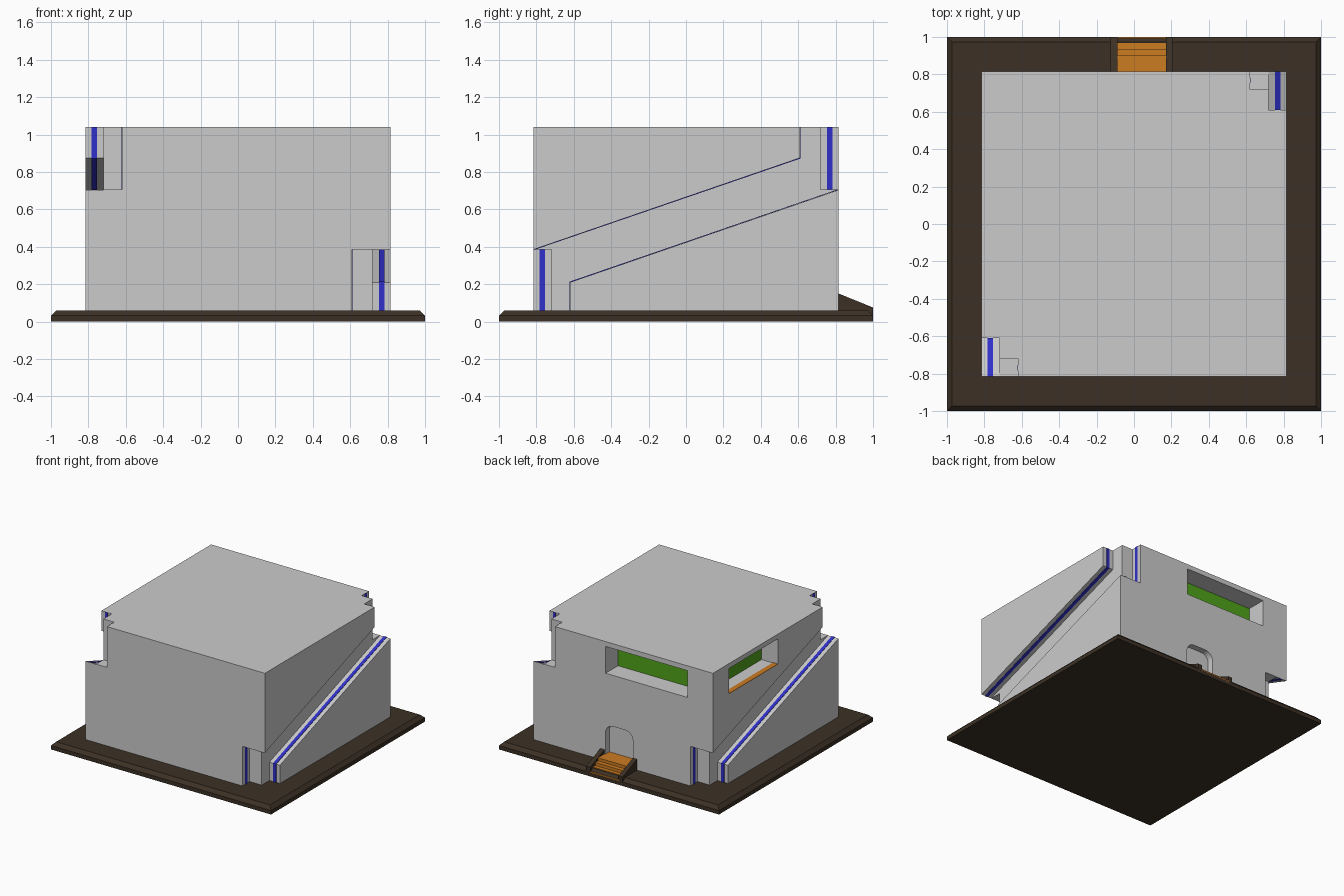
import bpy, bmesh, math
from mathutils import Matrix

if "Cube" in bpy.data.objects:
    bpy.data.objects.remove(bpy.data.objects["Cube"])

HALF, TOP, FLOOR = 0.815, 1.04, 0.06   # building half width, roof and plinth heights
SLOPE = 0.344
TURN = Matrix.Rotation(math.pi, 4, 'Z')


def material(name, rgb):
    m = bpy.data.materials.new(name)
    m.diffuse_color = (*rgb, 1)
    m.use_nodes = True
    m.node_tree.nodes["Principled BSDF"].inputs["Base Color"].default_value = m.diffuse_color
    return m


BROWN = material("dark_brown", (0.045, 0.03, 0.018))
ORANGE = material("orange", (0.6, 0.2, 0.015))
BLUE = material("blue", (0.03, 0.03, 0.6))
GREEN = material("green", (0.08, 0.37, 0.01))


def prism(name, pts, axis, lo, hi, mat=None, turned=False):
    """Extrude a 2D outline along x (pts = y,z) or y (pts = x,z); optionally rotate half a turn."""
    bm = bmesh.new()
    place = (lambda p, d: (d, p[0], p[1])) if axis == 'x' else (lambda p, d: (p[0], d, p[1]))
    face = bm.faces.new([bm.verts.new(place(p, lo)) for p in pts])
    ext = bmesh.ops.extrude_face_region(bm, geom=[face])
    verts = [g for g in ext['geom'] if isinstance(g, bmesh.types.BMVert)]
    shift = (hi - lo, 0, 0) if axis == 'x' else (0, hi - lo, 0)
    bmesh.ops.translate(bm, verts=verts, vec=shift)
    bmesh.ops.recalc_face_normals(bm, faces=bm.faces)
    if turned:
        bmesh.ops.transform(bm, matrix=TURN, verts=bm.verts)
    me = bpy.data.meshes.new(name)
    bm.to_mesh(me)
    bm.free()
    ob = bpy.data.objects.new(name, me)
    bpy.context.collection.objects.link(ob)
    if mat:
        me.materials.append(mat)
    return ob


def box(name, x, y, z, mat=None, turned=False):
    pts = [(y[0], z[0]), (y[1], z[0]), (y[1], z[1]), (y[0], z[1])]
    return prism(name, pts, 'x', x[0], x[1], mat, turned)


def cut(target, cutter):
    cutter.hide_render = True
    mod = target.modifiers.new("cut", 'BOOLEAN')
    mod.operation, mod.solver, mod.object = 'DIFFERENCE', 'EXACT', cutter
    bpy.context.view_layer.objects.active = target
    bpy.ops.object.modifier_apply(modifier=mod.name)
    bpy.data.objects.remove(cutter)


# plinth with chamfered upper edge
plinth = box("plinth", (-1, 1), (-1, 1), (0, FLOOR))
bm = bmesh.new()
bm.from_mesh(plinth.data)
edges = [e for e in bm.edges if all(v.co.z > 0.03 for v in e.verts)]
bmesh.ops.bevel(bm, geom=edges, offset=0.028, segments=1, affect='EDGES')
bm.to_mesh(plinth.data)
bm.free()
plinth.data.materials.append(BROWN)

# building block
body = box("building", (-HALF, HALF), (-HALF, HALF), (FLOOR, TOP))

# rising channel outlines on the side walls (y, z)
lower = [(-0.62, 0.0), (-0.62, 0.21), (0.9, 0.21 + SLOPE * 1.52)]
upper = [(-0.9, 0.385 - SLOPE * 0.085), (0.61, 0.875), (0.61, 1.1)]
channel = lower + [(0.9, 1.1)] + upper[::-1] + [(-0.9, 0.0)]

for turned in (False, True):
    cut(body, prism("channel_cutter", channel, 'x', 0.72, 0.9, None, turned))
    cut(body, box("low_notch_cutter", (0.61, 0.9), (-0.9, -0.72), (0, 0.385), None, turned))
    cut(body, box("high_notch_cutter", (0.62, 0.9), (0.72, 0.9), (0.705, 1.1), None, turned))

# window recesses in the back and left walls
cut(body, box("back_window_cutter", (-0.585, 0.16), (0.65, 0.9), (0.78, 1.0)))
cut(body, box("left_window_cutter", (-0.9, -0.66), (-0.03, 0.605), (0.79, 1.0)))
box("back_window_pane", (-0.585, 0.16), (0.645, 0.654), (0.78, 1.0), GREEN)
box("left_window_pane", (-0.665, -0.656), (-0.03, 0.605), (0.79, 1.0), GREEN)
box("left_window_sill", (-HALF, -0.77), (-0.03, 0.605), (0.785, 0.794), ORANGE)

# round-topped door recess
CX, HW, R, DOOR_TOP = 0.037, 0.125, 0.07, 0.36
arch = [(CX + HW, 0.03)]
for cx, start in ((CX + HW - R, 0), (CX - HW + R, 90)):
    for i in range(7):
        a = math.radians(start + 15 * i)
        arch.append((cx + R * math.cos(a), DOOR_TOP - R + R * math.sin(a)))
arch.append((CX - HW, 0.03))
cut(body, prism("door_cutter", arch, 'y', 0.765, 0.9))

# door stairs and their sloping side walls
for i, y in enumerate((1.0, 0.967, 0.935, 0.9)):
    box(f"step_{i + 1}", (-0.09, 0.17), (0.765, y), (0.01, 0.04 + 0.025 * i), ORANGE)
cheek = [(HALF, 0.0), (1.0, 0.0), (1.0, 0.075), (HALF, 0.15)]
for name, x0 in (("stair_wall_left", -0.125), ("stair_wall_right", 0.17)):
    prism(name, cheek, 'x', x0, x0 + 0.037, BROWN)

# blue light strips along the channels and notch ends
T = 0.003
low_strip = [(-0.62, FLOOR), (-0.62, 0.21), (HALF, 0.705),
             (HALF, 0.705 + T), (-0.62 - T, 0.21 + T), (-0.62 - T, FLOOR)]
high_strip = [(-HALF, 0.385), (0.61, 0.875), (0.61, TOP),
              (0.61 + T, TOP), (0.61 + T, 0.875 - T), (-HALF, 0.385 - T)]
for side, turned in (("right", False), ("left", True)):
    prism(f"lower_strip_{side}", low_strip, 'x', 0.755, 0.782, BLUE, turned)
    prism(f"upper_strip_{side}", high_strip, 'x', 0.755, 0.782, BLUE, turned)
    box(f"low_notch_strip_{side}", (0.61, 0.61 + T), (-0.782, -0.755), (FLOOR, 0.385), BLUE, turned)
    box(f"high_notch_strip_{side}", (0.62, 0.62 + T), (0.755, 0.782), (0.705, TOP), BLUE, turned)
